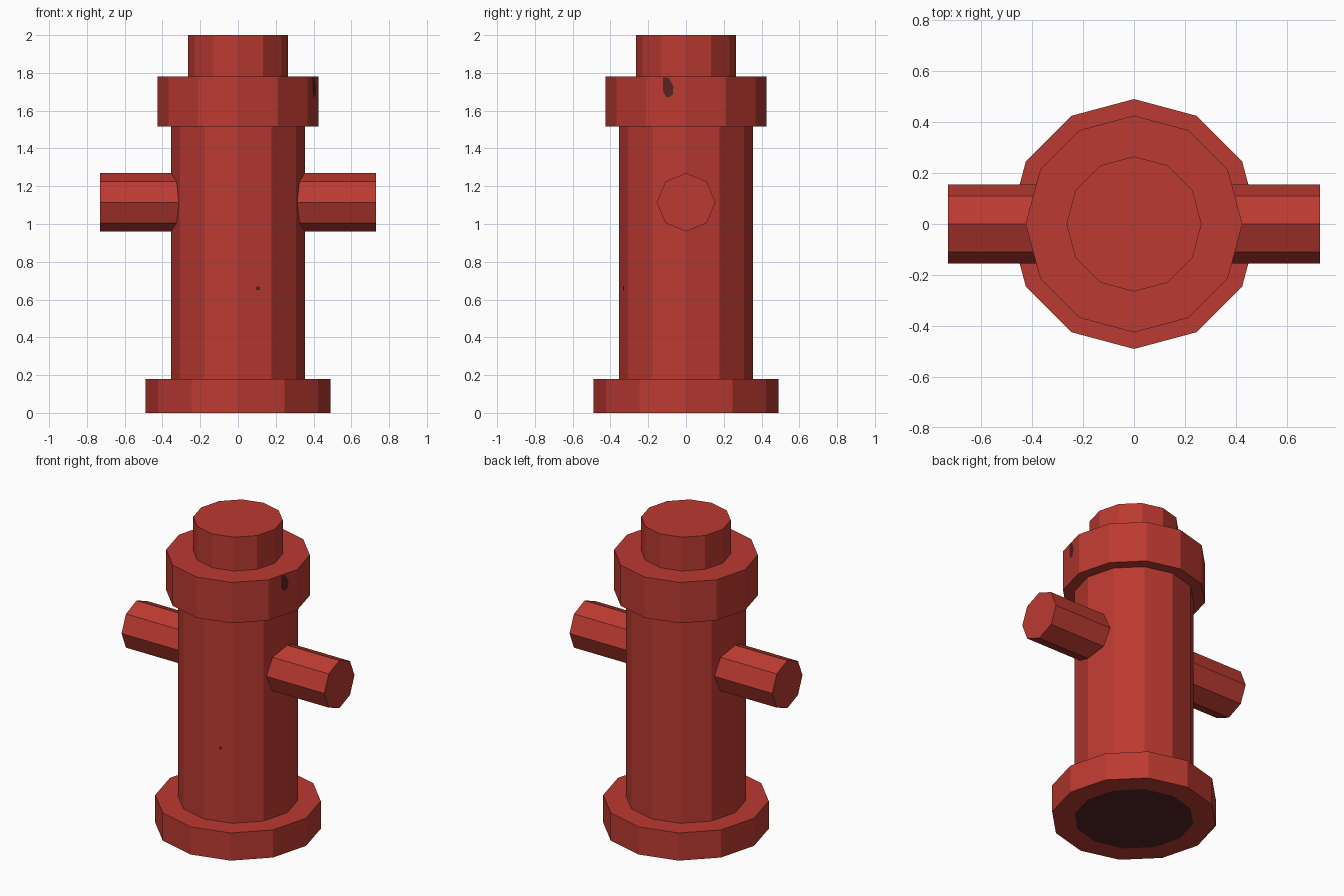
import bpy, bmesh, math
from mathutils import Vector

if "Cube" in bpy.data.objects:
    bpy.data.objects.remove(bpy.data.objects["Cube"])


def material(name, srgb):
    m = bpy.data.materials.new(name)
    m.diffuse_color = [(c / 255 / 12.92) if c < 10 else ((c / 255 + 0.055) / 1.055) ** 2.4 for c in srgb] + [1]
    m.use_nodes = True
    m.node_tree.nodes["Principled BSDF"].inputs["Base Color"].default_value = m.diffuse_color
    return m


RED = material("hydrant red", (187, 58, 49))
DARK = material("dark stain", (84, 36, 35))


def make(name, verts, faces, mats, dark=()):
    me = bpy.data.meshes.new(name)
    me.from_pydata(verts, [], faces)
    for m in mats:
        me.materials.append(m)
    for i in dark:
        me.polygons[i].material_index = 1
    ob = bpy.data.objects.new(name, me)
    bpy.context.collection.objects.link(ob)
    return ob


def lathe(name, profile, sides=12, bottom=True, top=True, dark_bottom=False, along_x=False):
    """Sweep (radius, height) points round z, or round x; cap the ends on request."""
    verts, faces = [], []
    for r, h in profile:
        for k in range(sides):
            a = 2 * math.pi * k / sides
            p = (r * math.cos(a), r * math.sin(a), h)
            verts.append((p[2], p[0], p[1] + 1.115) if along_x else p)
    for j in range(len(profile) - 1):
        for k in range(sides):
            n = (k + 1) % sides
            faces.append((j * sides + k, j * sides + n, (j + 1) * sides + n, (j + 1) * sides + k))
    last = (len(profile) - 1) * sides
    if top:
        faces.append(tuple(range(last, last + sides)))
    if bottom:
        faces.append(tuple(reversed(range(sides))))
    return make(name, verts, faces, [RED, DARK], [len(faces) - 1] if dark_bottom else [])


def stain(name, radius, angle, points):
    """Thin dark plate lying on one facet of a 12-sided part."""
    a = math.radians(angle)
    out = Vector((math.cos(a), math.sin(a), 0))
    side = Vector((-math.sin(a), math.cos(a), 0))
    centre = out * (radius * math.cos(math.radians(15)) + 0.003)
    verts = [centre + side * t + Vector((0, 0, z)) for t, z in points]
    make(name, verts, [tuple(range(len(verts)))], [DARK])


# main stack: barrel (its underside is dark), base flange, bonnet, top nut
lathe("barrel", [(0.355, 0), (0.355, 1.515)], top=False, dark_bottom=True)
lathe("base_flange", [(0.355, 0), (0.49, 0), (0.49, 0.18), (0.355, 0.18)], bottom=False, top=False)
lathe("bonnet", [(0.355, 1.515), (0.425, 1.515), (0.425, 1.78), (0.265, 1.78)], bottom=False, top=False)
lathe("top_nut", [(0.265, 1.78), (0.265, 2.0)], bottom=False)

# side outlets
lathe("right_outlet", [(0.155, 0.25), (0.155, 0.73)], sides=8, bottom=False, along_x=True)
lathe("left_outlet", [(0.155, -0.73), (0.155, -0.25)], sides=8, top=False, along_x=True)

# small dark marks
stain("bonnet_mark", 0.425, -15, [(-0.015, 1.70), (0.0, 1.675), (0.015, 1.67), (0.038, 1.685),
                                  (0.042, 1.73), (0.015, 1.775), (-0.015, 1.778)])
stain("barrel_mark", 0.355, -75, [(0.007, 0.65), (0.027, 0.65), (0.027, 0.668), (0.007, 0.668)])
